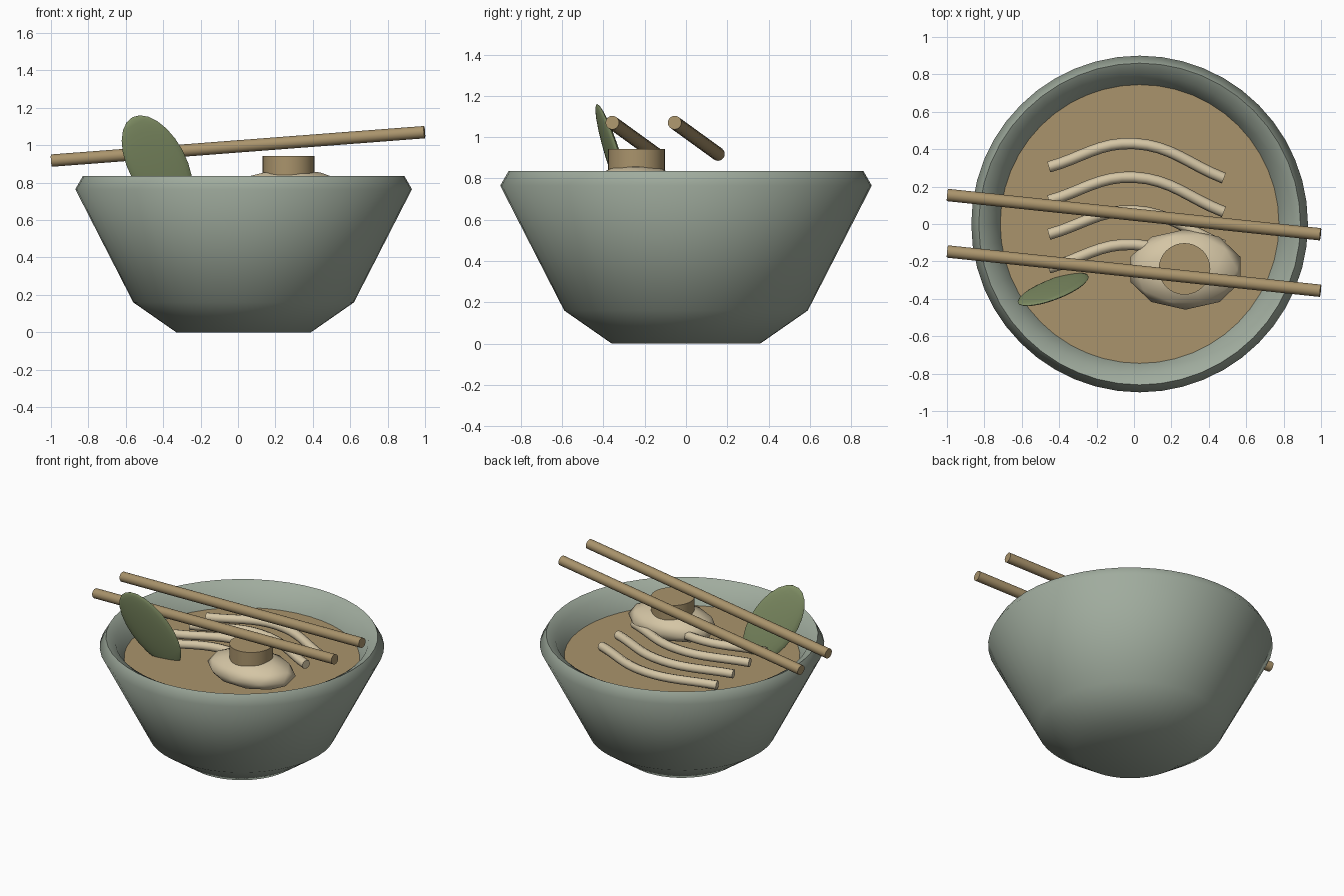
import bpy, bmesh, math
from mathutils import Matrix, Vector

if "Cube" in bpy.data.objects:
    bpy.data.objects.remove(bpy.data.objects["Cube"])


def material(name, rgb):
    m = bpy.data.materials.new(name)
    m.diffuse_color = (*rgb, 1)
    m.use_nodes = True
    m.node_tree.nodes["Principled BSDF"].inputs["Base Color"].default_value = m.diffuse_color
    return m


CELADON = material("celadon_glaze", (0.35, 0.41, 0.34))
TAN = material("warm_tan", (0.40, 0.295, 0.15))
CREAM = material("cream", (0.66, 0.56, 0.375))
GREEN = material("leaf_green", (0.225, 0.285, 0.135))


def add(name, bm, mat, angle=40):
    bmesh.ops.recalc_face_normals(bm, faces=bm.faces)
    mesh = bpy.data.meshes.new(name)
    bm.to_mesh(mesh)
    bm.free()
    mesh.materials.append(mat)
    ob = bpy.data.objects.new(name, mesh)
    bpy.context.collection.objects.link(ob)
    bpy.ops.object.select_all(action='DESELECT')
    ob.select_set(True)
    bpy.context.view_layer.objects.active = ob
    bpy.ops.object.shade_smooth_by_angle(angle=math.radians(angle))
    return ob


def cylinder(name, a, b, r, mat, sides):
    a, b = Vector(a), Vector(b)
    rot = (b - a).to_track_quat('Z', 'Y').to_matrix().to_4x4()
    bm = bmesh.new()
    bmesh.ops.create_cone(bm, cap_ends=True, segments=sides, radius1=r, radius2=r,
                          depth=(b - a).length,
                          matrix=Matrix.Translation((a + b) / 2) @ rot)
    return add(name, bm, mat)


# Bowl: lathed profile, outside then over the rim and down the inside
CX = 0.03
profile = [(0, 0), (0.36, 0), (0.59, 0.16), (0.90, 0.765), (0.86, 0.835),
           (0.80, 0.80), (0.75, 0.70), (0.52, 0.22), (0, 0.14)]
bm = bmesh.new()
verts = [bm.verts.new((r + CX, 0, z)) for r, z in profile]
edges = [bm.edges.new(p) for p in zip(verts, verts[1:])]
bmesh.ops.spin(bm, geom=verts + edges, cent=(CX, 0, 0), axis=(0, 0, 1),
               angle=2 * math.pi, steps=48)
bmesh.ops.remove_doubles(bm, verts=bm.verts, dist=0.0005)
add("bowl", bm, CELADON, 60)

# Broth disc
cylinder("broth", (CX, 0, 0.64), (CX, 0, 0.69), 0.745, TAN, 48)

# Four arched noodles
for i in range(4):
    y, z = -0.18 * i, 0.725 + 0.01 * i
    curve = bpy.data.curves.new("noodle_path", 'CURVE')
    curve.dimensions = '3D'
    curve.bevel_depth = 0.03
    curve.bevel_resolution = 2
    curve.resolution_u = 8
    curve.use_fill_caps = True
    sp = curve.splines.new('BEZIER')
    sp.bezier_points.add(2)
    for p, co in zip(sp.bezier_points, [(-0.455, 0.305 + y, z), (0, 0.43 + y, z + 0.015),
                                        (0.48, 0.245 + y, z)]):
        p.co = co
        p.handle_left_type = p.handle_right_type = 'AUTO'
    tmp = bpy.data.objects.new("noodle_path", curve)
    bpy.context.collection.objects.link(tmp)
    bpy.context.view_layer.update()
    bm = bmesh.new()
    bm.from_mesh(tmp.to_mesh())
    tmp.to_mesh_clear()
    bpy.data.objects.remove(tmp)
    bmesh.ops.remove_doubles(bm, verts=bm.verts, dist=0.0005)
    add(f"noodle_{i + 1}", bm, CREAM, 50)

# Egg white and raised yolk
bm = bmesh.new()
bmesh.ops.create_icosphere(bm, subdivisions=2, radius=1,
                           matrix=Matrix.Translation((0.275, -0.243, 0.77))
                           @ Matrix.Diagonal((0.31, 0.215, 0.10, 1)))
add("egg_white", bm, CREAM, 60)
cylinder("egg_yolk", (0.27, -0.24, 0.83), (0.27, -0.24, 0.943), 0.138, TAN, 32)

# Leaf: thin ellipsoid leaning out of the broth
axes = [Vector((0.883, 0.053, 0.469)) * 0.154,
        Vector((-0.19, 1, 0.245)).normalized() * 0.022,
        Vector((-0.469, -0.305, 0.883)) * 0.283]
frame = Matrix(axes).transposed().to_4x4()
bm = bmesh.new()
bmesh.ops.create_uvsphere(bm, u_segments=20, v_segments=12, radius=1)
bm.transform(Matrix.Translation((-0.432, -0.35, 0.90)) @ frame)
add("leaf", bm, GREEN, 60)

# Pair of chopsticks resting across the bowl
for i, y in enumerate((0.155, -0.147)):
    cylinder(f"chopstick_{i + 1}", (-0.997, y, 0.918), (0.997, y - 0.21, 1.07),
             0.033, TAN, 20)
